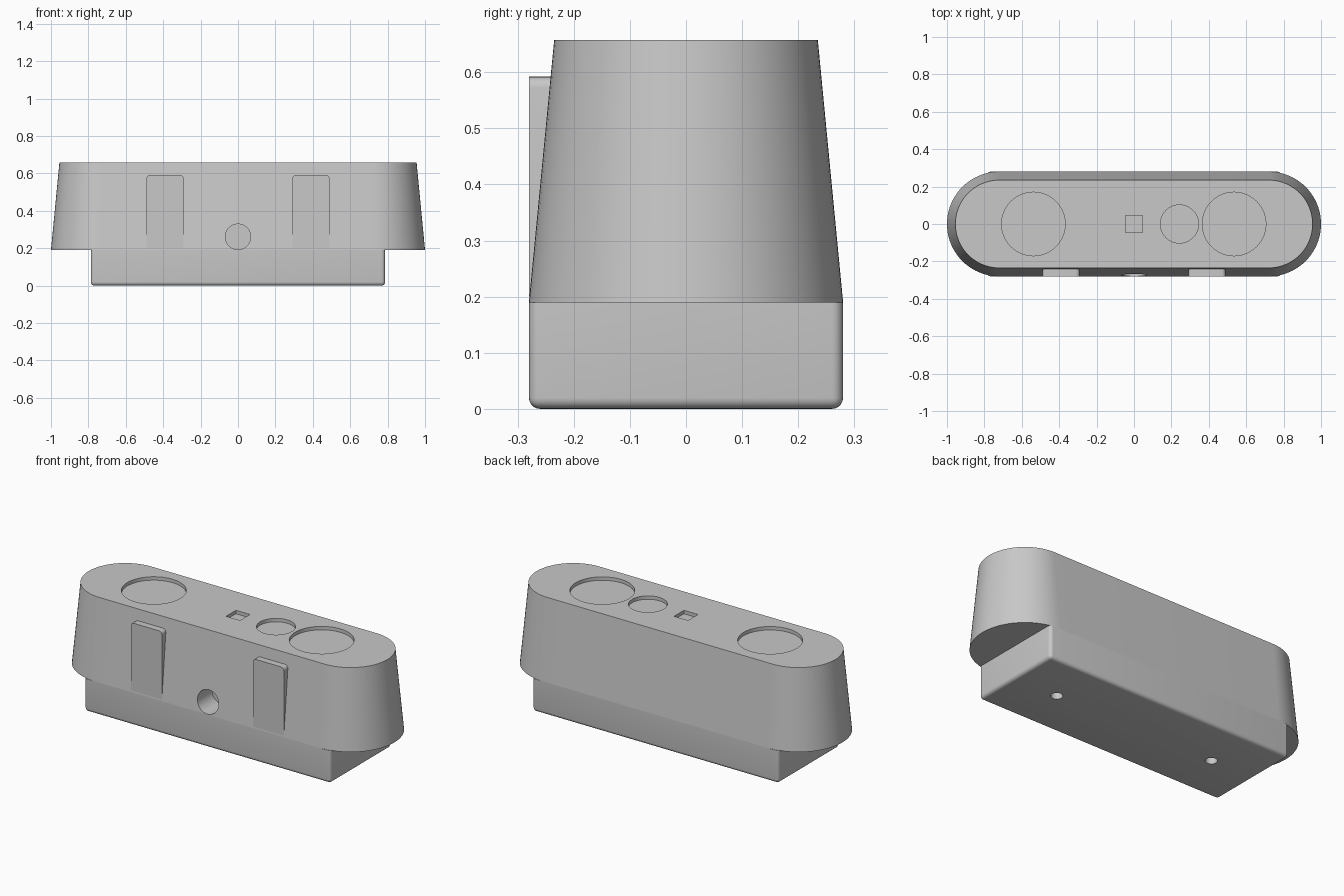
import bpy, bmesh, math
from mathutils import Matrix

cube = bpy.data.objects.get("Cube")
if cube:
    bpy.data.objects.remove(cube, do_unlink=True)

grey = bpy.data.materials.new("plain grey")
grey.use_nodes = True
colour = (0.58, 0.58, 0.58, 1)
grey.diffuse_color = colour
grey.node_tree.nodes["Principled BSDF"].inputs["Base Color"].default_value = colour

SEAM, TOP, DEPTH = 0.19, 0.657, 0.28   # body bottom, body top, half depth


def finish(bm, name):
    bmesh.ops.recalc_face_normals(bm, faces=bm.faces)
    mesh = bpy.data.meshes.new(name)
    bm.to_mesh(mesh)
    bm.free()
    obj = bpy.data.objects.new(name, mesh)
    bpy.context.collection.objects.link(obj)
    mesh.materials.append(grey)
    return obj


def activate(obj):
    bpy.ops.object.select_all(action='DESELECT')
    obj.select_set(True)
    bpy.context.view_layer.objects.active = obj


def smooth(obj):
    activate(obj)
    bpy.ops.object.shade_smooth_by_angle(angle=math.radians(30))


def box(x, y, z):
    """Box mesh from three (low, high) ranges."""
    bm = bmesh.new()
    bmesh.ops.create_cube(bm, size=1)
    for v in bm.verts:
        v.co = [r[0] if c < 0 else r[1] for c, r in zip(v.co, (x, y, z))]
    return bm


def drill(radius, centre, depth, axis='Z'):
    """Cylinder cutter reaching depth to both sides of its centre."""
    bm = bmesh.new()
    turn = Matrix.Rotation(math.pi / 2, 4, 'X') if axis == 'Y' else Matrix()
    bmesh.ops.create_cone(bm, cap_ends=True, segments=64, radius1=radius, radius2=radius,
                          depth=2 * depth, matrix=Matrix.Translation(centre) @ turn)
    return finish(bm, "cutter")


def cut(obj, cutters):
    activate(obj)
    for cutter in cutters:
        cutter.hide_render = True
        mod = obj.modifiers.new("cut", 'BOOLEAN')
        mod.operation, mod.solver, mod.object = 'DIFFERENCE', 'EXACT', cutter
        bpy.ops.object.modifier_apply(modifier=mod.name)
        bpy.data.objects.remove(cutter, do_unlink=True)


# Tapered body with rounded ends
def stadium(bm, radius, z, half=0.72, steps=40):
    ring = []
    for side in (1, -1):
        for i in range(steps + 1):
            a = math.pi * (i / steps - 0.5)
            ring.append(bm.verts.new((side * (half + radius * math.cos(a)),
                                      side * radius * math.sin(a), z)))
    return ring


bm = bmesh.new()
low, high = stadium(bm, DEPTH, SEAM), stadium(bm, 0.235, TOP)
for i in range(len(low)):
    j = (i + 1) % len(low)
    bm.faces.new((low[i], low[j], high[j], high[i]))
bm.faces.new(low)
bm.faces.new(high)
body = finish(bm, "body")

# Shallow recesses in the top and the round hole in the front
recess = 0.02
square = (-0.045, 0.045)
cut(body, [drill(r, (x, 0, TOP), recess) for x, r in ((-0.538, 0.17), (0.535, 0.17), (0.243, 0.102))]
    + [finish(box(square, square, (TOP - recess, TOP + recess)), "cutter"),
       drill(0.068, (0, -DEPTH, 0.261), 0.14, 'Y')])
smooth(body)

# Base block, rounded except along the seam, with two screw holes below
bm = box((-0.787, 0.787), (-DEPTH, DEPTH), (0, SEAM))
edges = [e for e in bm.edges if any(v.co.z < 0.01 for v in e.verts)]
bmesh.ops.bevel(bm, geom=edges, offset=0.02, segments=5, profile=0.5, affect='EDGES')
base = finish(bm, "base")
cut(base, [drill(0.031, (x, 0, 0), 0.12) for x in (-0.51, 0.51)])
smooth(base)

# Upright front tabs with rounded upper corners
for side, name in ((-1, "right_tab"), (1, "left_tab")):
    x = side * 0.39
    bm = box((x - 0.099, x + 0.099), (-DEPTH, -0.215), (SEAM + 0.01, 0.592))
    corners = [e for e in bm.edges if all(v.co.z > 0.5 for v in e.verts)
               and abs(e.verts[0].co.y - e.verts[1].co.y) > 0.01]
    bmesh.ops.bevel(bm, geom=corners, offset=0.02, segments=6, profile=0.5, affect='EDGES')
    smooth(finish(bm, name))
